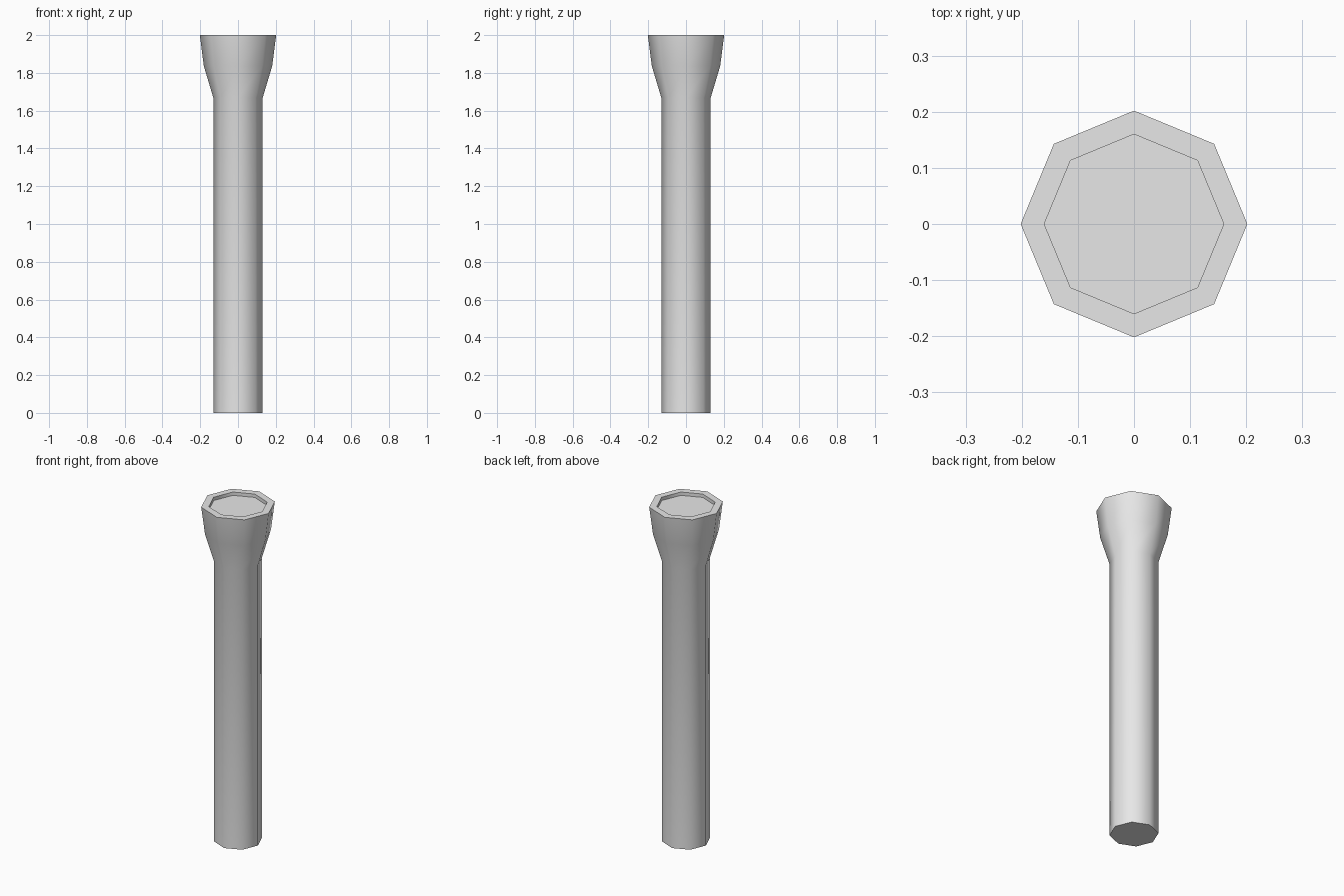
import bpy
import bmesh
from math import cos, sin, pi, radians

SIDES = 8

default = bpy.data.objects.get("Cube")
if default:
    bpy.data.objects.remove(default, do_unlink=True)

grey = bpy.data.materials.new("light grey")
grey.use_nodes = True
colour = (0.8, 0.8, 0.8, 1)
grey.diffuse_color = colour
grey.node_tree.nodes["Principled BSDF"].inputs["Base Color"].default_value = colour


def lathe(name, profile):
    """Turn a (radius, height) profile into a closed, capped solid."""
    bm = bmesh.new()
    rings = [[bm.verts.new((r * cos(2 * pi * i / SIDES), r * sin(2 * pi * i / SIDES), z))
              for i in range(SIDES)] for r, z in profile]
    for low, high in zip(rings, rings[1:]):
        for i in range(SIDES):
            j = (i + 1) % SIDES
            bm.faces.new((low[i], low[j], high[j], high[i]))
    bm.faces.new(rings[0][::-1])
    bm.faces.new(rings[-1])
    mesh = bpy.data.meshes.new(name)
    bm.to_mesh(mesh)
    bm.free()
    mesh.materials.append(grey)
    obj = bpy.data.objects.new(name, mesh)
    bpy.context.collection.objects.link(obj)
    bpy.ops.object.select_all(action='DESELECT')
    obj.select_set(True)
    bpy.context.view_layer.objects.active = obj
    bpy.ops.object.shade_smooth_by_angle(angle=radians(60))
    return obj


# Straight handle, flared head, flat rim and recessed lens floor
lathe("torch_body", [
    (0.131, 0), (0.131, 1.67), (0.181, 1.836), (0.202, 2),
    (0.16, 2), (0.16, 1.98),
])
